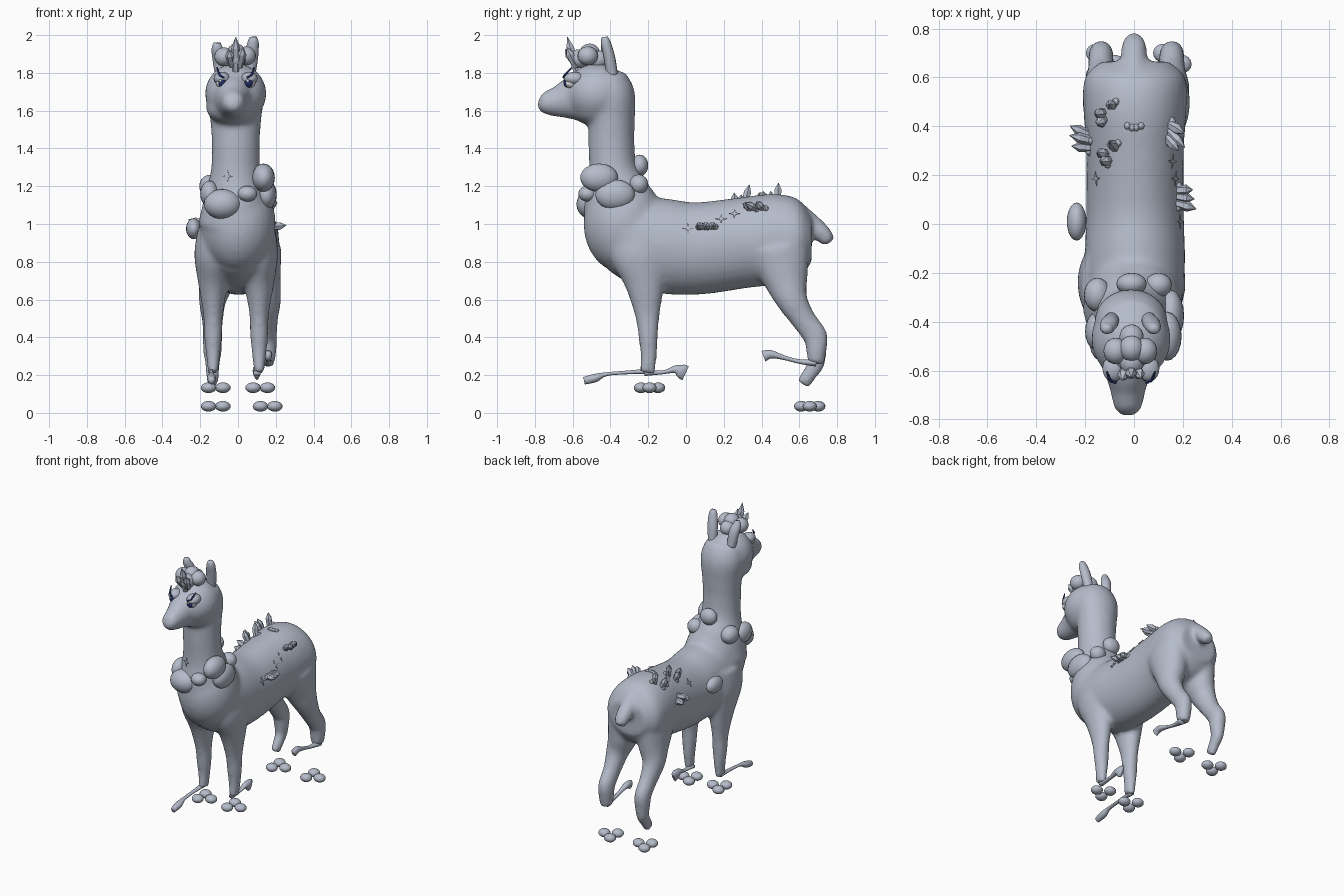
import bpy, bmesh, math, random
from mathutils import Vector

random.seed(4)
if "Cube" in bpy.data.objects:
    bpy.data.objects.remove(bpy.data.objects["Cube"])


def material(name, rgb):
    m = bpy.data.materials.new(name)
    m.use_nodes = True
    m.diffuse_color = (*rgb, 1)
    m.node_tree.nodes["Principled BSDF"].inputs["Base Color"].default_value = (*rgb, 1)
    return m


GREY = material("soft grey", (0.46, 0.5, 0.59))
NAVY = material("navy blue", (0.015, 0.03, 0.14))
WHITE = material("white", (0.8, 0.8, 0.82))


def finish(bm, name, mat=GREY, smooth=True):
    bmesh.ops.recalc_face_normals(bm, faces=bm.faces)
    for f in bm.faces:
        f.smooth = smooth
    me = bpy.data.meshes.new(name)
    bm.to_mesh(me)
    bm.free()
    me.materials.append(mat)
    ob = bpy.data.objects.new(name, me)
    bpy.context.collection.objects.link(ob)
    return ob


def add_loft(bm, points, sides=20, steps=4):
    """Skin elliptical rings (x, y, z, radius across, radius deep) along a path."""
    pts = [Vector(p) for p in points]
    path = []
    for i in range(len(pts) - 1):
        a, b = pts[max(i - 1, 0)], pts[i]
        c, d = pts[i + 1], pts[min(i + 2, len(pts) - 1)]
        for s in range(steps):
            t = s / steps
            path.append(b + (c - a) * (t / 2) + (a * 2 - b * 5 + c * 4 - d) * (t * t / 2)
                        + (b * 3 - a - c * 3 + d) * (t ** 3 / 2))
    path.append(pts[-1])
    rings = []
    for i, p in enumerate(path):
        tan = (path[min(i + 1, len(path) - 1)] - path[max(i - 1, 0)])
        tan = Vector(tan[:3]).normalized()
        side = Vector((1, 0, 0)) if abs(tan.x) < 0.8 else Vector((0, 1, 0))
        side = (side - tan * side.dot(tan)).normalized()
        deep = tan.cross(side)
        ring = []
        for k in range(sides):
            a = math.tau * k / sides
            ring.append(bm.verts.new(Vector(p[:3]) + side * math.cos(a) * p[3]
                                     + deep * math.sin(a) * p[4]))
        rings.append(ring)
    for r, q in zip(rings, rings[1:]):
        for k in range(sides):
            n = (k + 1) % sides
            bm.faces.new((r[k], r[n], q[n], q[k]))
    bm.faces.new(rings[0])
    bm.faces.new(rings[-1])


def add_ball(bm, center, radii, seg=20):
    made = bmesh.ops.create_uvsphere(bm, u_segments=seg, v_segments=seg // 2 + 2, radius=1)
    for v in made["verts"]:
        v.co = Vector([c + r * q for c, r, q in zip(center, radii, v.co)])


def ball(name, center, radii, mat=GREY):
    bm = bmesh.new()
    add_ball(bm, center, radii)
    return finish(bm, name, mat)


# Body: overlapping masses fused into one skin
bm = bmesh.new()
torso = [(.665, .92, .14, .12), (.6, .92, .205, .205), (.48, .92, .212, .24), (.3, .9, .2, .24),
         (.05, .87, .2, .245), (-.15, .89, .205, .25), (-.32, .95, .195, .22)]
add_loft(bm, [(.004, *p) for p in torso], 32)
add_ball(bm, (0, -.33, 1.0), (.2, .213, .26), 28)
neck = [(-.34, 1.0, .2, .2), (-.36, 1.15, .165, .18), (-.385, 1.28, .132, .13),
        (-.395, 1.42, .127, .122), (-.395, 1.55, .135, .124), (-.4, 1.68, .15, .13),
        (-.43, 1.77, .13, .11)]
add_loft(bm, [(-.012, *p) for p in neck], 28)
add_ball(bm, (-.012, -.47, 1.69), (.163, .172, .16), 28)
add_ball(bm, (-.025, -.47, 1.615), (.145, .15, .095), 24)
snout = [(-.5, 1.68, .14, .14), (-.6, 1.665, .1, .118), (-.68, 1.648, .073, .084),
         (-.735, 1.645, .062, .066), (-.768, 1.652, .046, .048), (-.78, 1.656, .02, .02)]
add_loft(bm, [(-.025, *p) for p in snout], 24)
fore = [(-.25, .98, .08, .17), (-.24, .84, .1, .165), (-.218, .69, .08, .11),
        (-.205, .52, .052, .067), (-.2, .4, .048, .052), (-.198, .3, .037, .044),
        (-.205, .21, .028, .044)]
hind = [(.49, .88, .1, .17), (.525, .72, .097, .125), (.56, .6, .074, .085),
        (.625, .49, .056, .066), (.685, .405, .052, .066), (.69, .33, .05, .054),
        (.688, .26, .039, .047), (.65, .2, .034, .04), (.62, .15, .03, .04)]
for x, legs in ((-1, (.132, .135)), (1, (.112, .155))):
    add_loft(bm, [(x * legs[0], *p) for p in fore])
    rear = hind if x < 0 else hind[:-2]
    add_loft(bm, [(x * (legs[1] - .025 * (i < 2)), *p) for i, p in enumerate(rear)])
tail = [(.58, 1.04, .07, .08), (.67, .99, .055, .058), (.73, .94, .052, .047), (.76, .9, .034, .034)]
add_loft(bm, [(0, *p) for p in tail])
body = finish(bm, "body")
mod = body.modifiers.new("fuse", "REMESH")
mod.mode = "VOXEL"
mod.voxel_size = 0.013
mod.use_smooth_shade = True
mod = body.modifiers.new("soften", "SMOOTH")
mod.factor = 0.5
mod.iterations = 13
bpy.context.view_layer.update()
skin = body.evaluated_get(bpy.context.evaluated_depsgraph_get())


def on_skin(point):
    ok, loc, normal, _ = skin.closest_point_on_mesh(Vector(point))
    return loc, normal


# Curling strands at the feet
strands = {
    "right_front_strand": (-.14, [(-.19, .22, .02, .015), (-.3, .215, .014, .01), (-.42, .205, .014, .01),
                                  (-.48, .185, .025, .022), (-.54, .17, .018, .02)]),
    "left_front_strand": (.1, [(-.22, .21, .02, .015), (-.12, .215, .014, .01), (-.06, .23, .02, .02),
                               (-.025, .22, .022, .038), (-.002, .21, .012, .04)]),
    "left_rear_strand": (.16, [(.69, .265, .03, .02), (.6, .272, .014, .012), (.52, .292, .014, .012),
                               (.45, .31, .022, .022), (.41, .3, .018, .03)])}
for name, (x, pts) in strands.items():
    bm = bmesh.new()
    add_loft(bm, [(x, *p) for p in pts], 12)
    finish(bm, name)

# Toe balls under each foot
for name, x, y, z in (("right_front", -.118, -.193, .133), ("left_front", .118, -.193, .133),
                      ("right_rear", -.118, .655, .035), ("left_rear", .157, .655, .035)):
    bm = bmesh.new()
    for dx, dy in ((-.038, -.045), (-.038, .045), (.038, 0)):
        add_ball(bm, (x + dx, y + dy, z), (.041, .038, .028), 16)
    finish(bm, name + "_toes")

# Wool balls round the neck, one on the flank
wool = [(-.08, -.5, 1.105, .1, .08, .08), (.05, -.52, 1.16, .052, .05, .042),
        (.135, -.46, 1.245, .06, .1, .075), (.15, -.375, 1.155, .055, .105, .08),
        (.1, -.25, 1.21, .055, .05, .052), (-.01, -.245, 1.31, .062, .045, .057),
        (-.15, -.29, 1.2, .055, .07, .06), (-.15, -.44, 1.16, .05, .08, .07),
        (-.235, .01, .975, .04, .078, .055)]
for i, w in enumerate(wool):
    ball(f"wool_ball_{i + 1}", w[:3], w[3:])

# Curls on the head
for i, c in enumerate([(-.075, -.52, 1.885), (.045, -.52, 1.89), (-.01, -.51, 1.905),
                       (-.01, -.465, 1.87), (-.01, -.565, 1.875)]):
    ball(f"head_curl_{i + 1}", c, (.05, .054, .05))

# Ears
for name, x, lean, top in (("right_ear", -.09, -.02, 1.96), ("left_ear", .06, .02, 1.99)):
    bm = bmesh.new()
    add_loft(bm, [(x, -.39, 1.78, .03, .03), (x + lean / 2, -.405, 1.88, .036, .03),
                  (x + lean, -.425, top - .03, .03, .026), (x + lean, -.43, top, .018, .016)], 16)
    finish(bm, name)

# Eyes with lid, pupil, glint and lash
for name, x, s in (("right", -.085, -1), ("left", .06, 1)):
    ball(name + "_eyelid", (x, -.592, 1.77), (.044, .054, .035))
    ball(name + "_eye", (x, -.61, 1.748), (.032, .032, .029), WHITE)
    ball(name + "_iris", (x - s * .002, -.628, 1.748), (.023, .02, .025), NAVY)
    ball(name + "_glint", (x - .008, -.645, 1.758), (.007, .005, .008), WHITE)
    bm = bmesh.new()
    add_loft(bm, [(x - s * .012, -.65, 1.775, .005, .005), (x + s * .012, -.64, 1.79, .006, .006),
                  (x + s * .026, -.605, 1.828, .004, .004)], 8)
    finish(bm, name + "_lash", NAVY)


def add_crystal(bm, base, direction, length, radius):
    d = direction.normalized() * length
    add_loft(bm, [(*(base + d * t), radius * r, radius * r)
                  for t, r in ((-.4, .7), (0, .85), (.55, 1), (1, .05))], 6, 1)


# Crystal clusters on back, flanks and forehead
clusters = [("right_rump", (-.13, .455, 1.15), (-.3, -.1, 1), .085),
            ("right_back", (-.13, .28, 1.15), (-.4, .1, 1), .09),
            ("right_flank", (-.2, .34, 1.0), (-1, .25, .15), .085),
            ("left_back", (.17, .37, 1.12), (.6, -.6, .4), .085),
            ("left_flank", (.2, .11, 1.0), (1, -.15, .1), .075)]
for name, near, aim, size in clusters:
    bm = bmesh.new()
    base, _ = on_skin(near)
    for k in range(3):
        off = Vector((random.uniform(-.025, .025), (k - 1) * .028, random.uniform(-.02, .02)))
        root, _ = on_skin(base + off)
        add_crystal(bm, root, Vector(aim) + off * 6, size * random.uniform(.75, 1.1), .022)
        bead, _ = on_skin(base + off * 1.6)
        add_ball(bm, bead, (.016, .016, .016), 8)
    finish(bm, name + "_crystals", smooth=False)
bm = bmesh.new()
for dx in (-.035, -.012, .012, .035):
    add_ball(bm, on_skin((dx, .385 + abs(dx) / 3, 1.2))[0], (.014, .016, .014), 8)
finish(bm, "back_beads", smooth=False)
bm = bmesh.new()
for dx, lean, length in ((0, -.25, .135), (-.025, -.7, .08), (.025, -.5, .085)):
    add_crystal(bm, Vector((-.012 + dx, -.595, 1.86)), Vector((dx * 8, lean, 1)), length, .024)
finish(bm, "forehead_crystals", smooth=False)

# Four-pointed star plates lying on the coat
for i, p in enumerate([(.3, .015, 1.02), (.25, .18, 1.075), (.22, .25, 1.1),
                       (-.22, .18, 1.08), (-.08, -.6, 1.26)]):
    loc, normal = on_skin(p)
    turn = normal.to_track_quat("Z", "Y")
    bm = bmesh.new()
    star = [bm.verts.new(loc + normal * .004 + turn @ Vector((math.cos(a), math.sin(a), 0))
                         * (.009 if k % 2 else .03))
            for k, a in enumerate(math.tau * j / 8 for j in range(8))]
    face = bm.faces.new(star)
    up = bmesh.ops.extrude_face_region(bm, geom=[face])["geom"]
    bmesh.ops.translate(bm, vec=normal * .003, verts=[v for v in up if isinstance(v, bmesh.types.BMVert)])
    finish(bm, f"star_{i + 1}", smooth=False)
